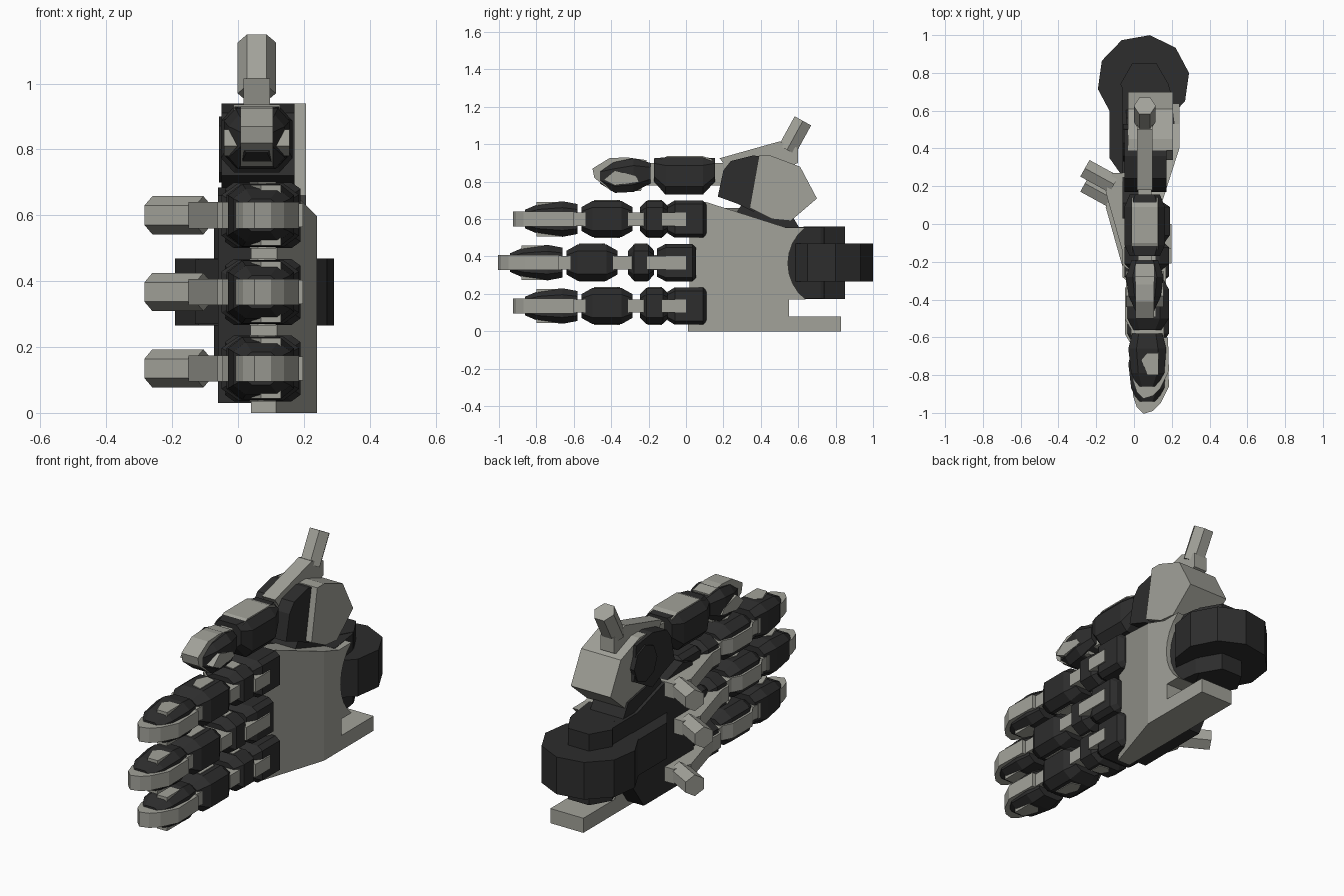
import bpy, bmesh, math
from mathutils import Vector

if "Cube" in bpy.data.objects:
    bpy.data.objects.remove(bpy.data.objects["Cube"])


def material(name, col):
    m = bpy.data.materials.new(name)
    m.diffuse_color = (*col, 1)
    m.use_nodes = True
    m.node_tree.nodes["Principled BSDF"].inputs["Base Color"].default_value = m.diffuse_color
    return m


GRAY = material("warm gray metal", (0.36, 0.36, 0.32))
DARK = material("dark rubber", (0.026, 0.026, 0.026))


def finish(name, bm, mat):
    bmesh.ops.recalc_face_normals(bm, faces=bm.faces[:])
    me = bpy.data.meshes.new(name)
    bm.to_mesh(me)
    bm.free()
    me.materials.append(mat)
    ob = bpy.data.objects.new(name, me)
    bpy.context.collection.objects.link(ob)
    return ob


def rings_to_bm(rings):
    """Bridge a stack of equal point rings and cap both ends."""
    bm = bmesh.new()
    vs = [[bm.verts.new(p) for p in r] for r in rings]
    n = len(vs[0])
    for a, b in zip(vs, vs[1:]):
        for i in range(n):
            bm.faces.new((a[i], a[(i + 1) % n], b[(i + 1) % n], b[i]))
    bm.faces.new(vs[0][::-1])
    bm.faces.new(vs[-1])
    return bm


# Frames: l = along the digit (world y), w = across it, b = towards the back of it
def finger_frame(x, z):
    return lambda l, w, b: Vector((x - b, l, z + w))


def thumb_frame(x, z):
    return lambda l, w, b: Vector((x + w, l, z + b))


def prism(name, mat, F, pts, w0, w1):
    return finish(name, rings_to_bm([[F(l, w, b) for l, b in pts] for w in (w0, w1)]), mat)


def loft(name, mat, F, secs, c=0.36):
    """Octagonal sections (l, half width, b low, b high)."""
    rings = []
    for l, h, lo, hi in secs:
        k, q = h * (1 - c), (hi - lo) * c * 0.6
        rings.append([F(l, w, b) for w, b in (
            (-k, lo), (k, lo), (h, lo + q), (h, hi - q),
            (k, hi), (-k, hi), (-h, hi - q), (-h, lo + q))])
    return finish(name, rings_to_bm(rings), mat)


def cylinder_z(name, mat, x, y, r, z0, z1, n, off):
    rings = [[(x + r * math.cos(off + 2 * math.pi * i / n),
               y + r * math.sin(off + 2 * math.pi * i / n), z) for i in range(n)]
             for z in (z0, z1)]
    return finish(name, rings_to_bm(rings), mat)


def phalanx(name, F, l0, l1, lo, hi, hw=0.097, taper=0.65):
    L = l1 - l0
    # dark faceted shell
    loft(name + "_shell", DARK, F, [
        (l0, hw * taper, lo * 0.65, hi * 0.7), (l0 + L * .22, hw, lo, hi),
        (l1 - L * .22, hw, lo, hi), (l1, hw * taper, lo * 0.7, hi * 0.75)])
    # gray strap along the back
    prism(name + "_back_strap", GRAY, F, [
        (l0, 0), (l0, hi * .8), (l0 + L * .2, hi + .012),
        (l1 - L * .2, hi + .012), (l1, hi * .85), (l1, 0)], -.04, .04)
    # gray wedge plates on both sides
    for s, side in ((-1, "a"), (1, "b")):
        a, b = sorted((s * .05, s * (hw + .004)))
        prism(name + "_side_plate_" + side, GRAY, F, [
            (l0 + L * .25, -.045), (l0 + L * .3, .01), (l0 + L * .55, .035),
            (l1 - L * .25, .01), (l1 - L * .3, -.045)], a, b)


def joint(name, F, l0, l1, lo, hi):
    prism(name, GRAY, F, [(l0, lo), (l1, lo), (l1, hi), (l0, hi)], -.036, .036)


def knuckle_guard(name, F, dl, db):
    """Raised back plate ending in a hexagonal rod."""
    P = [(.18, .095), (.50, .185), (.60, .15), (.60, .07), (.50, .03), (.25, .0)]
    prism(name + "_plate", GRAY, F, [(l + dl, b + db) for l, b in P], -.04, .04)
    rings = []
    for l, b in ((.54, .14), (.625, .295)):
        ring = []
        for i in range(6):
            t = math.pi * i / 3
            u = .058 * math.sin(t)
            ring.append(F(l + dl + .874 * u, .058 * math.cos(t), b + db - .486 * u))
        rings.append(ring)
    finish(name + "_rod", rings_to_bm(rings), GRAY)


# ---- three fingers
for tag, z, o in (("upper", .60, 0), ("middle", .367, -.08), ("lower", .135, 0)):
    F = finger_frame(.07, z)
    n = tag + "_finger"
    # fingertip: rounded gray blade with dark faceted sides
    prism(n + "_tip_blade", GRAY, F, [
        (-.60 + o, .09), (-.83 + o, .075), (-.89 + o, .055), (-.925 + o, .02),
        (-.91 + o, -.03), (-.87 + o, -.07), (-.78 + o, -.115), (-.60 + o, -.11)], -.04, .04)
    loft(n + "_tip_shell", DARK, F, [
        (-.86 + o, .05, -.05, .05), (-.79 + o, .08, -.09, .085),
        (-.66 + o, .095, -.10, .10), (-.58 + o, .08, -.08, .08)])
    for s in (-1, 1):
        a, b = sorted((s * .05, s * .092))
        prism(n + "_tip_side", GRAY, F, [(-.80 + o, -.06), (-.80 + o, 0), (-.72 + o, .03),
                                         (-.66 + o, -.02), (-.68 + o, -.06)], a, b)
    joint(n + "_joint_1", F, -.62 + o, -.51 + o, -.09, .085)
    phalanx(n + "_medial", F, -.56 + o, -.285 + o, -.115, .105)
    joint(n + "_joint_2", F, -.31 + o, -.21 + o, -.10, .09)
    phalanx(n + "_proximal", F, -.245 + o * .8, -.09 + o, -.115, .12)
    joint(n + "_joint_3", F, -.13 + o, 0, -.128, .10)
    # dark knuckle block
    loft(n + "_knuckle", DARK, F, [
        (-.10 + o * .7, .075, -.09, .09), (-.06 + o * .6, .1, -.12, .11),
        (.09 + o * .7, .1, -.12, .11), (.11 + o * .7, .08, -.09, .09)], .2)
    knuckle_guard(n + "_guard", F, -.33 + o, .035)

# ---- thumb
T = thumb_frame(.057, .83)
prism("thumb_tip_blade", GRAY, T, [
    (-.21, .085), (-.32, .10), (-.41, .095), (-.50, .04), (-.49, -.01),
    (-.40, -.08), (-.24, -.08)], -.05, .05)
loft("thumb_tip_shell", DARK, T, [
    (-.46, .05, -.04, .04), (-.38, .085, -.09, .075),
    (-.28, .10, -.085, .095), (-.19, .07, -.04, .07)])
for s in (-1, 1):
    a, b = sorted((s * .05, s * .1))
    prism("thumb_tip_side", GRAY, T, [(-.44, -.02), (-.38, .03), (-.27, .0),
                                      (-.25, -.03), (-.38, -.05)], a, b)
joint("thumb_joint_1", T, -.24, -.13, -.05, .07)
loft("thumb_medial_shell", DARK, T, [
    (-.17, .08, -.03, .095), (-.11, .108, -.10, .10),
    (.09, .108, -.10, .10), (.155, .08, -.03, .095)])
prism("thumb_medial_strap", GRAY, T, [(-.16, 0), (-.15, .085), (-.10, .106), (.09, .106),
                                      (.14, .09), (.15, 0)], -.07, .07)
joint("thumb_joint_2", T, .11, .24, -.05, .07)
# thumb base: dark hub and gray flared housing
prism("thumb_hub", DARK, T, [(.17, -.11), (.20, .03), (.24, .08), (.36, .11), (.50, .09),
                             (.52, -.1), (.36, -.19), (.28, -.15)], -.107, .115)
prism("thumb_housing", GRAY, T, [(.39, .11), (.45, .11), (.61, .05), (.70, -.12), (.56, -.24),
                                 (.46, -.23), (.34, -.17)], -.09, .15)
cylinder = [(.43 + .1 * math.cos(i * math.pi / 4), -.03 + .1 * math.sin(i * math.pi / 4))
            for i in range(8)]
prism("thumb_pivot_cap", DARK, T, cylinder, -.115, -.05)
knuckle_guard("thumb_guard", T, 0, 0)
prism("thumb_mount", DARK, T, [(.2, -.3), (.62, -.3), (.56, -.2), (.3, -.15)], -.1, .1)

# ---- palm: gray shell with slanted front cheek and round wrist cutout
arc = [(.79 + .245 * math.cos(math.radians(a)), .363 + .245 * math.sin(math.radians(a)))
       for a in range(232, 127, -13)]
P = [(.01, 0), (.83, 0), (.83, .08), (.55, .08), (.55, .17)] + arc + \
    [(.62, .556), (.53, .556), (.11, .69), (.07, .69), (.02, .5), (.02, .2)]
bm = rings_to_bm([[(x, y, z) for y, z in P] for x in (.04, .24)])
cut = bmesh.ops.bisect_plane(bm, geom=bm.verts[:] + bm.edges[:] + bm.faces[:],
                             plane_co=(.115, .01, 0), plane_no=(.39, -.125, 0),
                             clear_outer=True)
bmesh.ops.holes_fill(bm, edges=[e for e in bm.edges if e.is_boundary], sides=0)
finish("palm_shell", bm, GRAY)

# dark back of the hand
W = thumb_frame(0, 0)
prism("palm_back", DARK, W, [(.02, .03), (.45, .03), (.55, .17), (.64, .17), (.64, .55),
                             (.53, .55), (.11, .685), (.03, .66)], -.06, .045)


def slab(name, pts, z0, z1):
    finish(name, rings_to_bm([[(x, y, z) for x, y in pts] for z in (z0, z1)]), DARK)


slab("wrist_neck", [(-.06, .25), (-.13, .35), (-.13, .62), (-.05, .8), (.15, .8),
                    (.2, .62), (.2, .5), (.05, .4)], .27, .465)
slab("wrist_block", [(-.06, .5), (-.06, .72), (.0, .85), (.12, .85), (.19, .72), (.215, .53)],
     .175, .558)

# wrist disk with ten sides, and hexagonal hub through it
cylinder_z("wrist_disk", DARK, .05, .757, .245, .265, .468, 10, math.radians(10))
cylinder_z("wrist_hub", DARK, .055, .74, .128, .172, .56, 6, 0)
